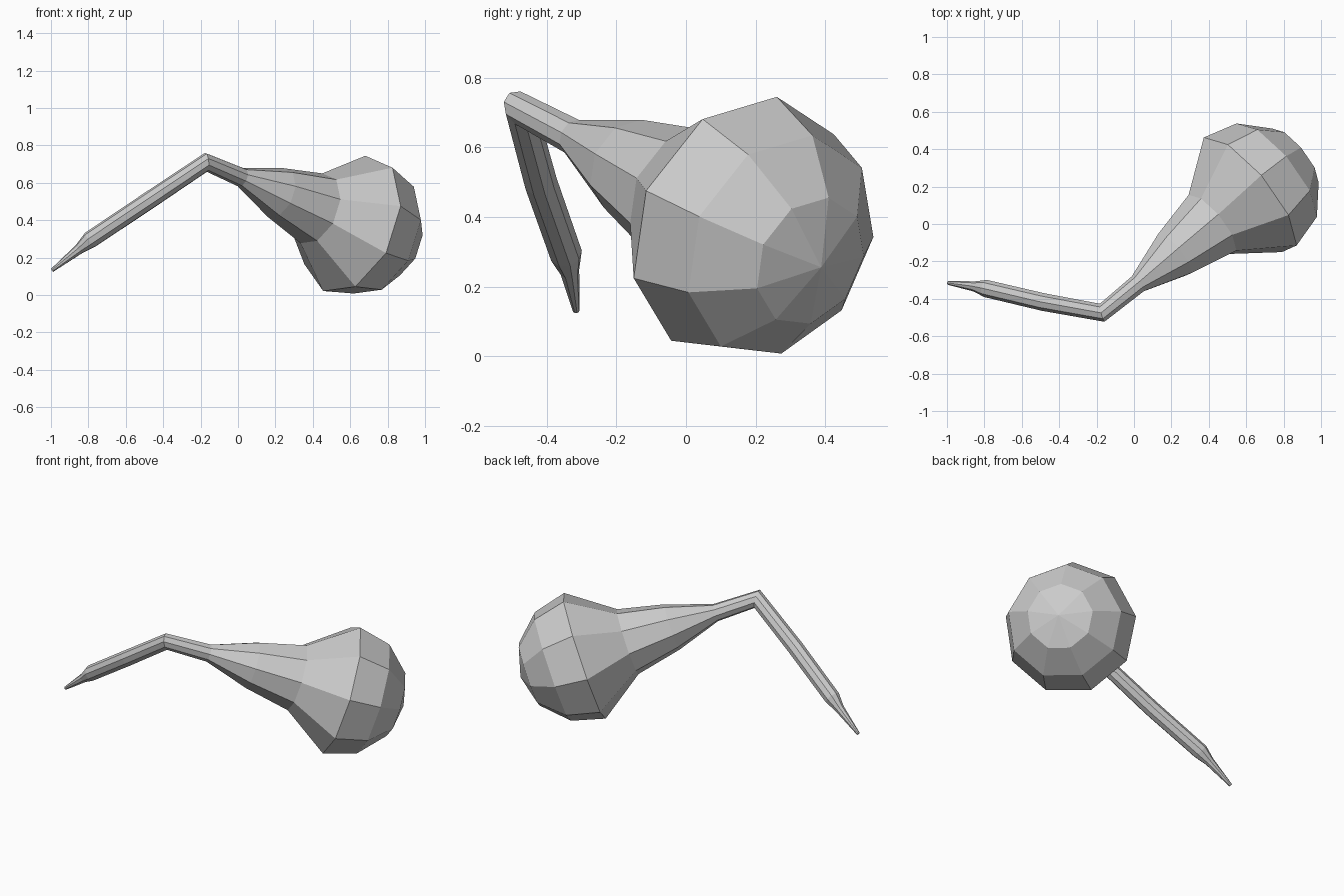
import bpy, bmesh
from math import sin, cos, pi, radians
from mathutils import Vector

if "Cube" in bpy.data.objects:
    bpy.data.objects.remove(bpy.data.objects["Cube"])

SIDES, R = 9, 0.388
C = Vector((0.609, 0.156, 0.378))                 # widest ring of the bulb
N = Vector((0.738, 0.598, -0.315)).normalized()   # bulb axis, towards the dome

# Path of (centre, radius): dome, flared neck, bend, stem and tip
path = [(C + N * R * sin(radians(a)), R * cos(radians(a))) for a in (60, 30, 0)]
path += [(C - N * t, r) for t, r in ((0.265, 0.2), (0.535, 0.14), (0.8, 0.052), (1.055, 0.046))]
path += [(Vector(p), r) for p, r in (((-0.48, -0.418, 0.502), 0.048),
                                     ((-0.79, -0.345, 0.295), 0.047),
                                     ((-0.85, -0.334, 0.245), 0.028),
                                     ((-0.994, -0.315, 0.132), 0.010))]

bm = bmesh.new()
apex = bm.verts.new(C + N * R)
u = Vector((0.183, 0.268, 0.946))
d_prev = -N
rings = []
for i, (p, r) in enumerate(path):
    # Incoming and outgoing directions; rings are mitred where they differ
    d_in = d_prev
    d_out = (path[i + 1][0] - p).normalized() if i + 1 < len(path) else d_in
    u = (u - d_in * u.dot(d_in)).normalized()
    v = d_in.cross(u)
    plane = (d_in + d_out).normalized()
    ring = []
    for k in range(SIDES):
        a = 2 * pi * k / SIDES
        off = (u * cos(a) + v * sin(a)) * r
        off -= d_in * (off.dot(plane) / d_in.dot(plane))
        ring.append(bm.verts.new(p + off))
    rings.append(ring)
    u = d_in.rotation_difference(d_out) @ u
    d_prev = d_out

# Skin: dome fan, side quads, tip cap
for k in range(SIDES):
    j = (k + 1) % SIDES
    bm.faces.new((apex, rings[0][k], rings[0][j]))
    for a, b in zip(rings, rings[1:]):
        bm.faces.new((a[k], b[k], b[j], a[j]))
bm.faces.new(rings[-1])
bmesh.ops.recalc_face_normals(bm, faces=bm.faces)

mesh = bpy.data.meshes.new("bulb_with_bent_stem")
bm.to_mesh(mesh)
bm.free()
obj = bpy.data.objects.new("bulb_with_bent_stem", mesh)
bpy.context.collection.objects.link(obj)
